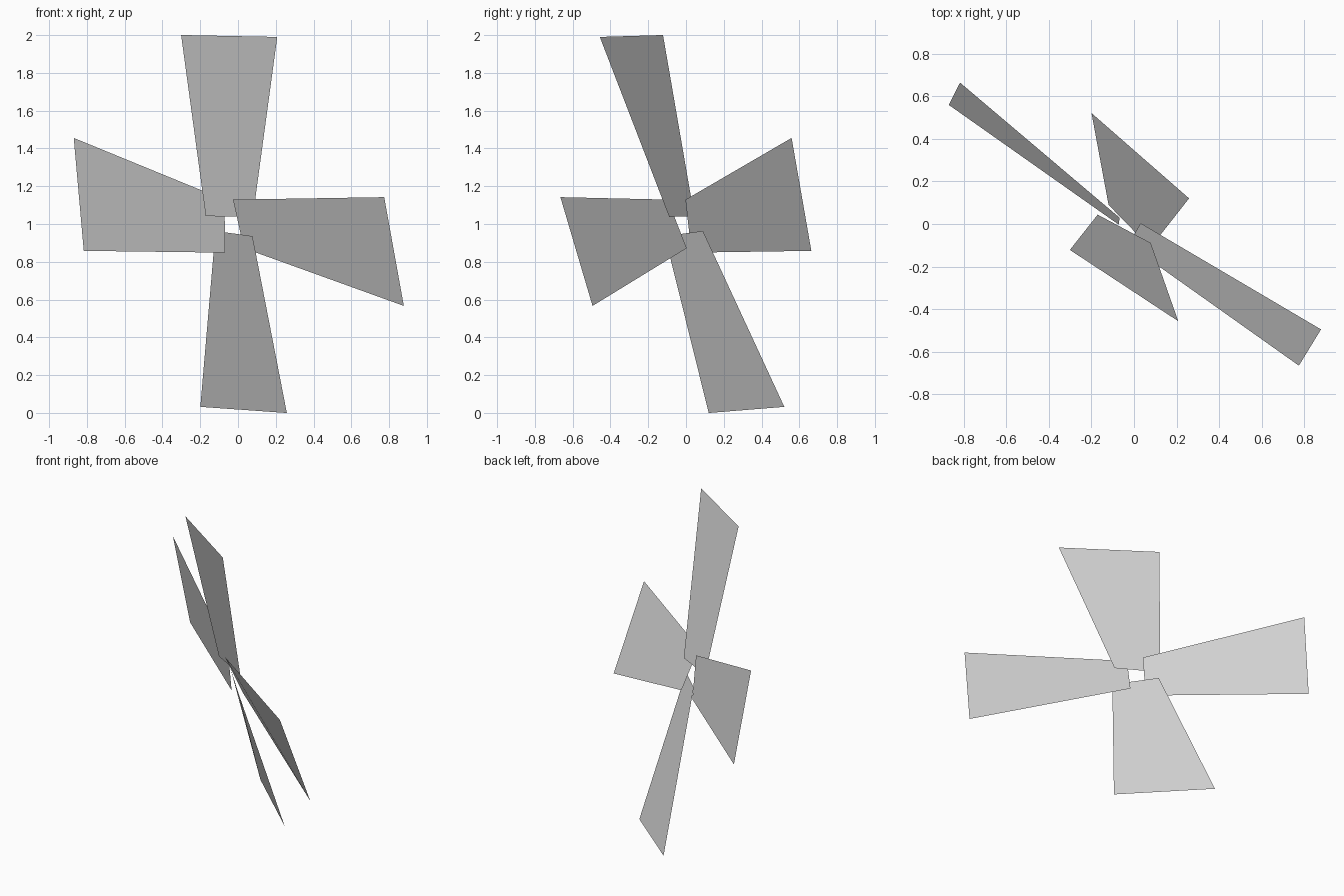
import bpy
import math
from mathutils import Matrix, Vector

if "Cube" in bpy.data.objects:
    bpy.data.objects.remove(bpy.data.objects["Cube"])

# Rotor frame: shaft axis, direction of the first blade, and hub centre
axis = Vector((0.592, 0.764, 0.258)).normalized()
radial = Vector((0.183, -0.439, 0.880))
radial = (radial - axis * radial.dot(axis)).normalized()
side = axis.cross(radial)
hub = Vector((-0.013, 0.010, 1.0036))

# One twisted blade: (outward, sideways, along the shaft)
BLADE = [(1.113, 0.0, 0.029), (0.882, -0.562, -0.014),
         (-0.010, -0.155, -0.0575), (0.090, 0.105, -0.0126)]

grey = bpy.data.materials.new("light_grey")
grey.diffuse_color = (0.66, 0.66, 0.66, 1.0)
grey.use_nodes = True
grey.node_tree.nodes["Principled BSDF"].inputs["Base Color"].default_value = grey.diffuse_color


def make_blade(name, angle):
    """Sheet blade turned about the shaft axis."""
    turn = Matrix.Rotation(angle, 3, axis)
    verts = [hub + turn @ (radial * r + side * s + axis * h) for r, s, h in BLADE]
    mesh = bpy.data.meshes.new(name)
    mesh.from_pydata(verts, [], [(0, 1, 2, 3)])
    mesh.materials.append(grey)
    mesh.polygons[0].use_smooth = True
    mesh.update()
    obj = bpy.data.objects.new(name, mesh)
    bpy.context.collection.objects.link(obj)


# Four blades, a quarter turn apart
for i, place in enumerate(("top", "right", "bottom", "left")):
    make_blade(place + "_blade", i * math.pi / 2)
